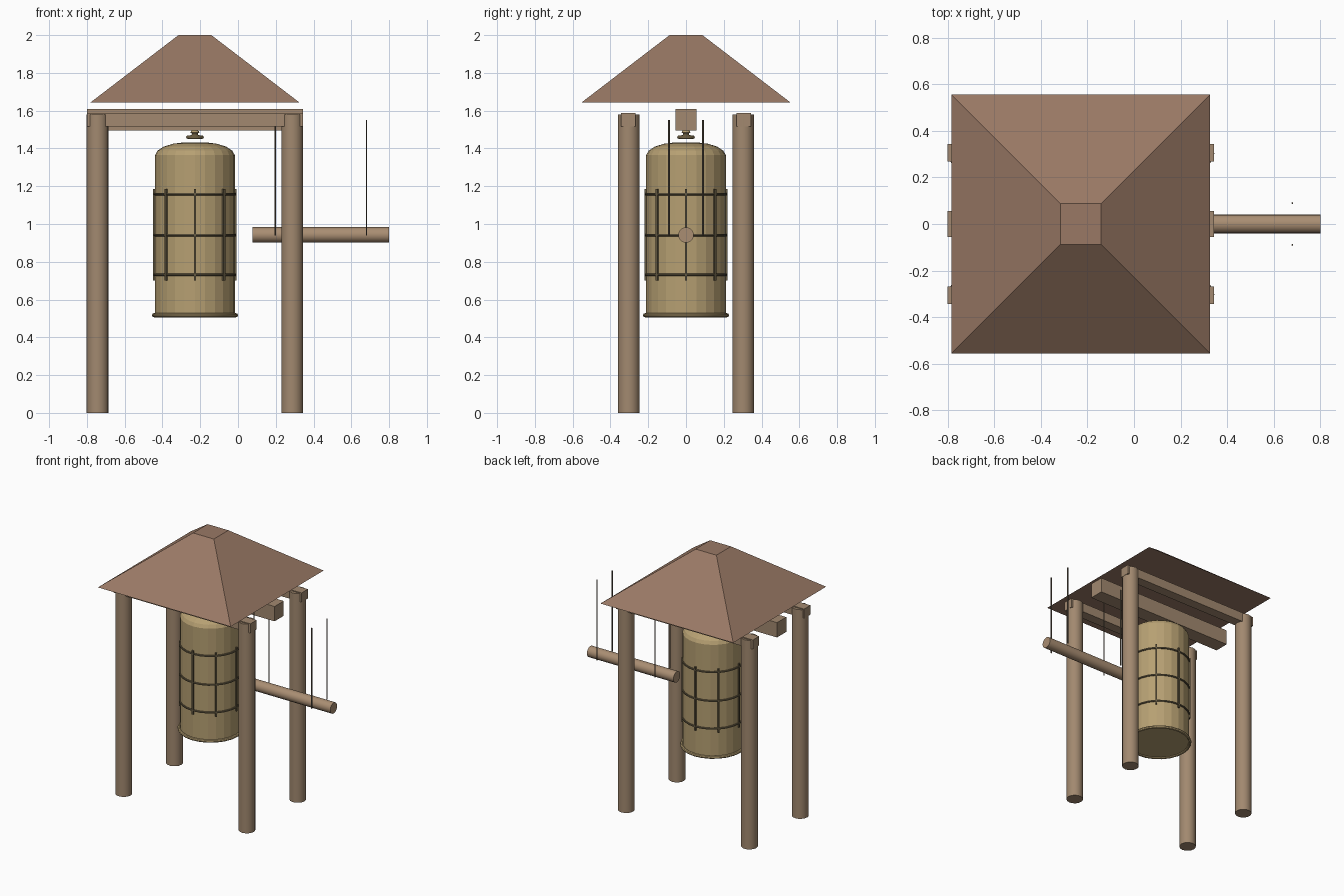
import bpy, bmesh, math

if "Cube" in bpy.data.objects:
    bpy.data.objects.remove(bpy.data.objects["Cube"])

CX = -0.228  # pavilion centre in x


def mat(name, rgb):
    m = bpy.data.materials.new(name)
    m.diffuse_color = (*rgb, 1)
    m.use_nodes = True
    m.node_tree.nodes["Principled BSDF"].inputs["Base Color"].default_value = m.diffuse_color
    return m


WOOD = mat("wood", (0.36, 0.25, 0.16))
LOG = mat("log_wood", (0.40, 0.27, 0.17))
ROOF = mat("roof_tile", (0.32, 0.19, 0.13))
BRONZE = mat("bronze", (0.47, 0.35, 0.17))
DARK = mat("dark_bronze", (0.14, 0.11, 0.06))
ROPE = mat("rope", (0.14, 0.11, 0.08))


def finish(name, material, smooth=False):
    o = bpy.context.object
    o.name = name
    o.data.materials.append(material)
    if smooth:
        bpy.ops.object.shade_smooth_by_angle(angle=math.radians(35))
    return o


def box(name, loc, size, material):
    bpy.ops.mesh.primitive_cube_add(size=1, location=loc)
    bpy.context.object.scale = size
    return finish(name, material)


def rod(name, loc, r, length, material, sides=16, rot=(0, 0, 0)):
    bpy.ops.mesh.primitive_cylinder_add(vertices=sides, radius=r, depth=length,
                                        location=loc, rotation=rot)
    return finish(name, material, sides > 8)


def ring(name, z, major, minor, material):
    bpy.ops.mesh.primitive_torus_add(major_segments=24, minor_segments=8, location=(CX, 0, z),
                                     major_radius=major, minor_radius=minor)
    return finish(name, material, True)


def lathe(name, profile, material, sides=24):
    # closed solid turned from (radius, z) points, capped at both ends
    bm = bmesh.new()
    loops = [[bm.verts.new((CX + r * math.cos(2 * math.pi * i / sides),
                            r * math.sin(2 * math.pi * i / sides), z))
              for i in range(sides)] for r, z in profile]
    for a, b in zip(loops, loops[1:]):
        for i in range(sides):
            j = (i + 1) % sides
            bm.faces.new((a[i], a[j], b[j], b[i]))
    bm.faces.new(loops[0][::-1])
    bm.faces.new(loops[-1])
    me = bpy.data.meshes.new(name)
    bm.to_mesh(me)
    bm.free()
    o = bpy.data.objects.new(name, me)
    bpy.context.collection.objects.link(o)
    me.materials.append(material)
    return o


# posts and beams
for sy, side in ((-1, "front"), (1, "back")):
    for sx, hand in ((-1, "left"), (1, "right")):
        rod(f"{side}_{hand}_post", (CX + sx * 0.515, sy * 0.303, 0.79), 0.058, 1.58, WOOD)
    box(f"{side}_beam", (CX, sy * 0.306, 1.552), (1.144, 0.075, 0.07), WOOD)
box("hanging_beam", (CX, 0, 1.552), (1.144, 0.11, 0.112), WOOD)

# hipped roof with flat top
roof = lathe("roof", [(0.555 * math.sqrt(2), 1.642), (0.087 * math.sqrt(2), 2.0)], ROOF, 4)
bmr = bmesh.new()
bmr.from_mesh(roof.data)
for v in bmr.verts:  # turn the square onto the axes
    x, y = v.co.x - CX, v.co.y
    v.co.x, v.co.y = CX + (x - y) * math.sqrt(0.5), (x + y) * math.sqrt(0.5)
bmr.to_mesh(roof.data)
bmr.free()

# bell body, lip and hanger
lathe("bell", [(0.211, 0.515), (0.211, 1.364), (0.198, 1.388), (0.165, 1.410),
               (0.115, 1.425), (0.06, 1.432)], BRONZE)
ring("bell_lip", 0.517, 0.217, 0.011, BRONZE)
ring("hanger_ring", 1.460, 0.038, 0.009, BRONZE)
lathe("hanger_knob", [(0.036, 1.456), (0.036, 1.464), (0.016, 1.473), (0.016, 1.48),
                      (0.024, 1.484), (0.02, 1.492), (0.008, 1.5)], BRONZE, 16)

# raised bands and ribs
for i, z in enumerate((0.731, 0.941, 1.158)):
    ring(f"bell_band_{i}", z, 0.213, 0.007, DARK)
for i in range(8):
    a = i * math.pi / 4
    o = box(f"bell_rib_{i}", (CX + 0.215 * math.cos(a), 0.215 * math.sin(a), 0.943),
            (0.012, 0.012, 0.482), DARK)
    o.rotation_euler.z = a

# striker log and its ropes
rod("striker_log", (0.4385, 0, 0.942), 0.041, 0.723, LOG, 16, (0, math.pi / 2, 0))
for x in (0.197, 0.68):
    for y in (-0.09, 0.09):
        rod("striker_rope", (x, y, 1.245), 0.004, 0.61, ROPE, 6)
